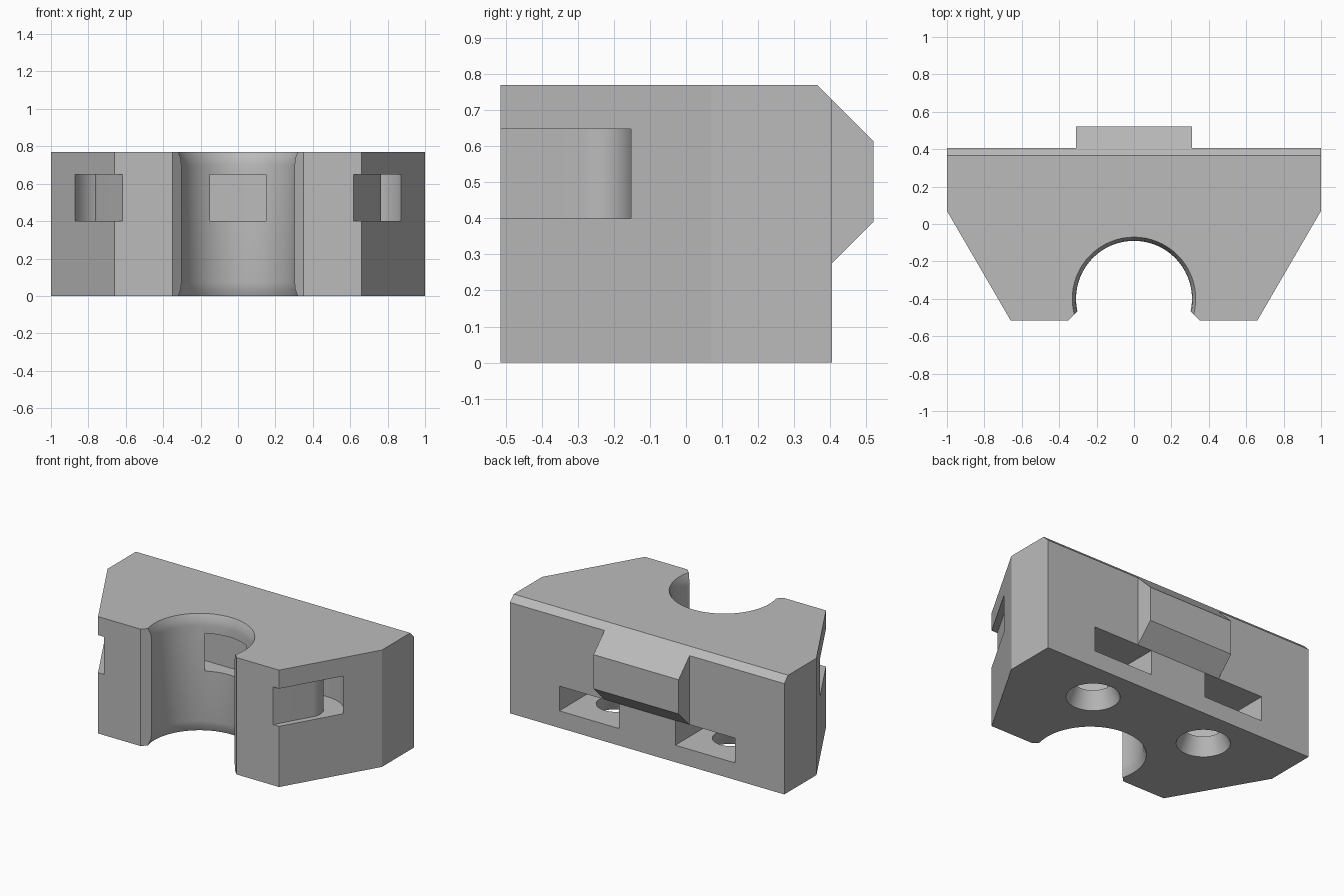
import bpy, bmesh, math
from mathutils import Vector

cube = bpy.data.objects.get("Cube")
if cube:
    bpy.data.objects.remove(cube, do_unlink=True)

grey = bpy.data.materials.new("mid_grey")
grey.use_nodes = True
grey.diffuse_color = (0.5, 0.5, 0.5, 1)
grey.node_tree.nodes["Principled BSDF"].inputs["Base Color"].default_value = (0.5, 0.5, 0.5, 1)

HEIGHT = 0.77
BACK = 0.405
FRONT = -0.515


def prism(name, points, low, high, axis="Z"):
    """Extrude an outline along Z (points are x, y) or along X (points are y, z)."""
    def place(p, t):
        return (p[0], p[1], t) if axis == "Z" else (t, p[0], p[1])
    bm = bmesh.new()
    face = bm.faces.new([bm.verts.new(place(p, low)) for p in points])
    out = bmesh.ops.extrude_face_region(bm, geom=[face])
    verts = [g for g in out["geom"] if isinstance(g, bmesh.types.BMVert)]
    shift = place((0, 0), high - low)
    bmesh.ops.translate(bm, verts=verts, vec=shift)
    return finish(name, bm)


def lathe(name, profile, centre, sides):
    """Stack of rings from (radius, z) pairs, capped at both ends."""
    bm = bmesh.new()
    angles = [2 * math.pi * i / sides for i in range(sides)]
    rings = [[bm.verts.new((centre[0] + r * math.cos(a), centre[1] + r * math.sin(a), z))
              for a in angles] for r, z in profile]
    for lower, upper in zip(rings, rings[1:]):
        for i in range(sides):
            j = (i + 1) % sides
            bm.faces.new((lower[i], lower[j], upper[j], upper[i]))
    bm.faces.new(rings[0])
    bm.faces.new(rings[-1])
    return finish(name, bm)


def finish(name, bm):
    bmesh.ops.recalc_face_normals(bm, faces=bm.faces)
    mesh = bpy.data.meshes.new(name)
    bm.to_mesh(mesh)
    bm.free()
    mesh.materials.append(grey)
    obj = bpy.data.objects.new(name, mesh)
    bpy.context.collection.objects.link(obj)
    return obj


def combine(target, tool, operation="DIFFERENCE"):
    mod = target.modifiers.new(tool.name, "BOOLEAN")
    mod.operation = operation
    mod.solver = "EXACT"
    mod.object = tool
    bpy.ops.object.select_all(action="DESELECT")
    bpy.context.view_layer.objects.active = target
    target.select_set(True)
    bpy.ops.object.modifier_apply(modifier=mod.name)
    bpy.data.objects.remove(tool, do_unlink=True)


# Block with a chamfered top back edge
body = prism("clamp_body", [(FRONT, 0), (BACK, 0), (BACK, 0.73), (0.365, HEIGHT), (FRONT, HEIGHT)],
             -1, 1, "X")

# Wedge rib on the back
rib = prism("back_rib", [(0.3, 0.275), (BACK, 0.275), (0.52, 0.39), (0.52, 0.615),
                         (BACK, 0.73), (0.3, 0.73)], -0.31, 0.31, "X")
combine(body, rib, "UNION")

# Slanted front corners
slope = Vector((1 - 0.66, 0.07 - FRONT))
for s in (-1, 1):
    a = Vector((0.66, FRONT)) - slope * 0.2
    b = Vector((1, 0.07)) + slope * 0.2
    combine(body, prism("corner_cutter", [(s * a.x, a.y), (s * b.x, b.y), (s * 1.3, a.y)],
                        -0.1, HEIGHT + 0.1))

# Half-round bore with flared ends, and its chamfered mouth
combine(body, lathe("bore_cutter", [(0.34, -0.035), (0.33, 0), (0.315, 0.035), (0.31, 0.07),
                                    (0.31, 0.7), (0.315, 0.735), (0.33, HEIGHT),
                                    (0.34, HEIGHT + 0.035)], (0, -0.4), 64))
combine(body, prism("mouth_cutter", [(-0.38, -0.545), (-0.302, -0.467), (0.302, -0.467),
                                     (0.38, -0.545)], -0.1, HEIGHT + 0.1))

# Strap channel bending round behind the bore
bend = Vector((0.66, -0.233))
run_out = Vector((-0.5, -0.866)) * 0.4


def channel_wall(radius):
    arc = [bend + radius * Vector((math.cos(math.radians(d)), math.sin(math.radians(d))))
           for d in range(-30, 91, 8)]
    half = [arc[0] + run_out] + arc
    return half + [Vector((-p.x, p.y)) for p in reversed(half)]


combine(body, prism("strap_cutter", channel_wall(0.104) + channel_wall(0.226)[::-1], 0.4, 0.648))

# Nut slots from the back with a pointed inner end, and tapered holes from below
for s in (-1, 1):
    cx, cy, half, tip = s * 0.423, 0.13, 0.217, 0.25
    combine(body, prism("nut_slot_cutter", [(cx - half, 0.6), (cx - half, cy - tip / 2),
                                            (cx, cy - tip), (cx + half, cy - tip / 2),
                                            (cx + half, 0.6)], 0.112, 0.275))
    combine(body, lathe("screw_hole_cutter", [(0.175, -0.03), (0.16, 0), (0.115, 0.112),
                                              (0.115, 0.15)], (cx, cy), 40))

bpy.ops.object.select_all(action="DESELECT")
body.select_set(True)
bpy.context.view_layer.objects.active = body
bpy.ops.object.shade_smooth_by_angle(angle=math.radians(25))
